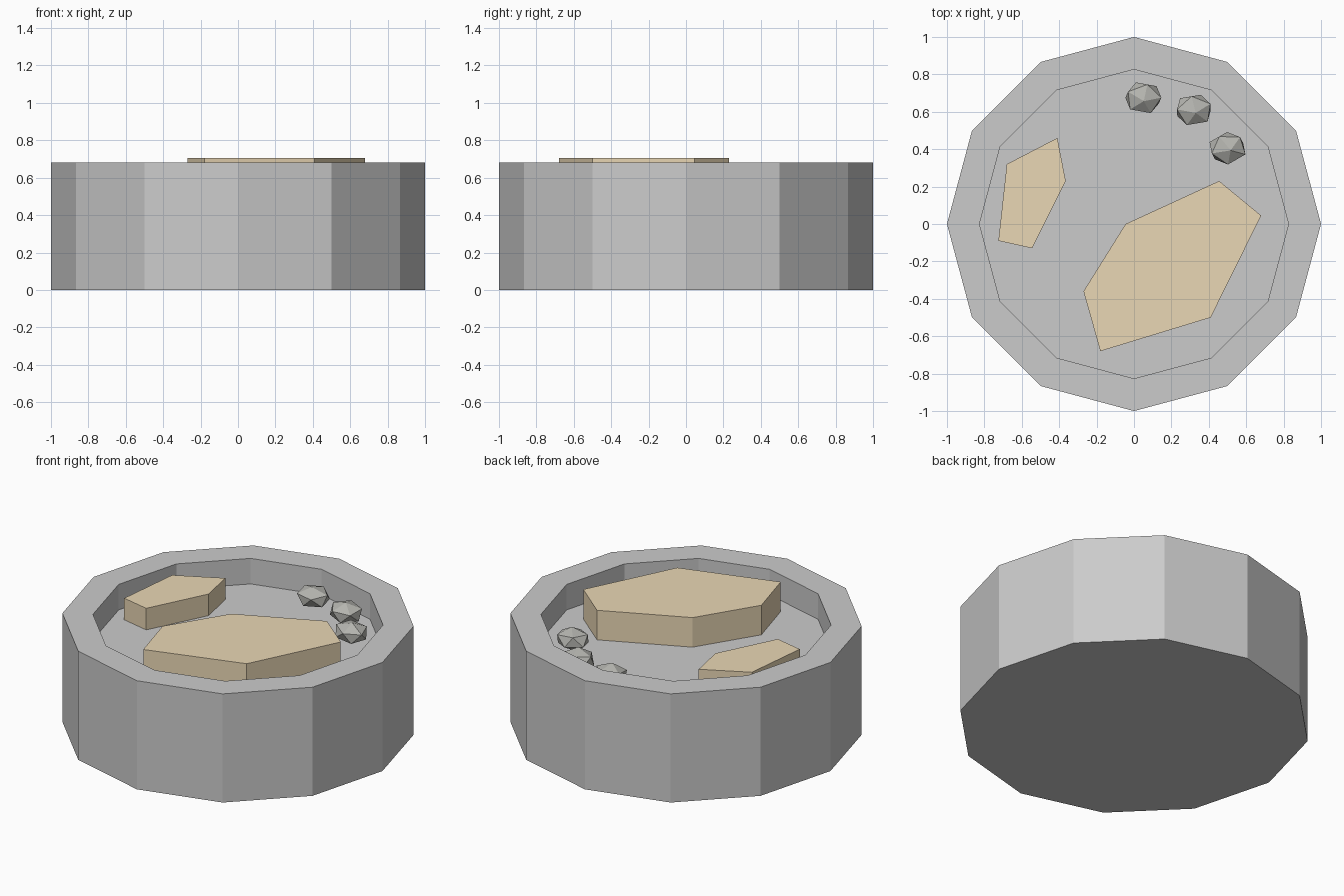
import bpy, bmesh, math
from mathutils import Matrix

if "Cube" in bpy.data.objects:
    bpy.data.objects.remove(bpy.data.objects["Cube"])

HEIGHT, FLOOR = 0.68, 0.52


def material(name, rgb):
    m = bpy.data.materials.new(name)
    m.diffuse_color = (*rgb, 1)
    m.use_nodes = True
    m.node_tree.nodes["Principled BSDF"].inputs["Base Color"].default_value = m.diffuse_color
    return m


def finish(name, bm, *mats):
    bmesh.ops.recalc_face_normals(bm, faces=bm.faces)
    me = bpy.data.meshes.new(name)
    bm.to_mesh(me)
    bm.free()
    for m in mats:
        me.materials.append(m)
    ob = bpy.data.objects.new(name, me)
    bpy.context.collection.objects.link(ob)
    return ob


def slab(name, outline, z0, z1, mat):
    bm = bmesh.new()
    base = bm.faces.new([bm.verts.new((x, y, z0)) for x, y in outline])
    ext = bmesh.ops.extrude_face_region(bm, geom=[base], use_keep_orig=True)
    top = [v for v in ext["geom"] if isinstance(v, bmesh.types.BMVert)]
    bmesh.ops.translate(bm, verts=top, vec=(0, 0, z1 - z0))
    return finish(name, bm, mat)


stone = material("stone_grey", (0.8, 0.8, 0.8))
bed = material("bed_grey", (0.53, 0.53, 0.53))
sand = material("sandstone", (0.82, 0.68, 0.46))
rock = material("pebble_grey", (0.46, 0.46, 0.43))

# twelve-sided basin: top face inset for the rim, then sunk for the recess
bm = bmesh.new()
bmesh.ops.create_cone(bm, cap_ends=True, segments=12, radius1=1, radius2=1,
                      depth=HEIGHT, matrix=Matrix.Translation((0, 0, HEIGHT / 2)))
top = max(bm.faces, key=lambda f: f.calc_center_median().z)
bmesh.ops.inset_region(bm, faces=[top], thickness=0.18 * math.cos(math.pi / 12))
sunk = bmesh.ops.extrude_discrete_faces(bm, faces=[top])["faces"][0]
bmesh.ops.translate(bm, verts=sunk.verts[:], vec=(0, 0, FLOOR - HEIGHT))
sunk.material_index = 1
finish("basin", bm, stone, bed)

# flat stepping slabs
slab("large_slab", [(-0.045, 0), (-0.27, -0.36), (-0.18, -0.68), (0.41, -0.50),
                    (0.68, 0.045), (0.455, 0.23)], FLOOR, 0.705, sand)
slab("small_slab", [(-0.68, 0.32), (-0.725, -0.09), (-0.545, -0.13),
                    (-0.365, 0.23), (-0.41, 0.46)], FLOOR, 0.655, sand)

# squashed pebbles along the back right wall
for i, (x, y, turn) in enumerate([(0.05, 0.675, 0.1), (0.32, 0.61, 0.5), (0.5, 0.405, 0.9)]):
    bm = bmesh.new()
    bmesh.ops.create_icosphere(bm, subdivisions=1, radius=0.1, matrix=(
        Matrix.Translation((x, y, FLOOR + 0.063))
        @ Matrix.Diagonal((1.07, 0.92, 0.66, 1))
        @ Matrix.Rotation(turn, 4, 'Z') @ Matrix.Rotation(0.2, 4, 'X')))
    finish(f"pebble_{i + 1}", bm, rock)
